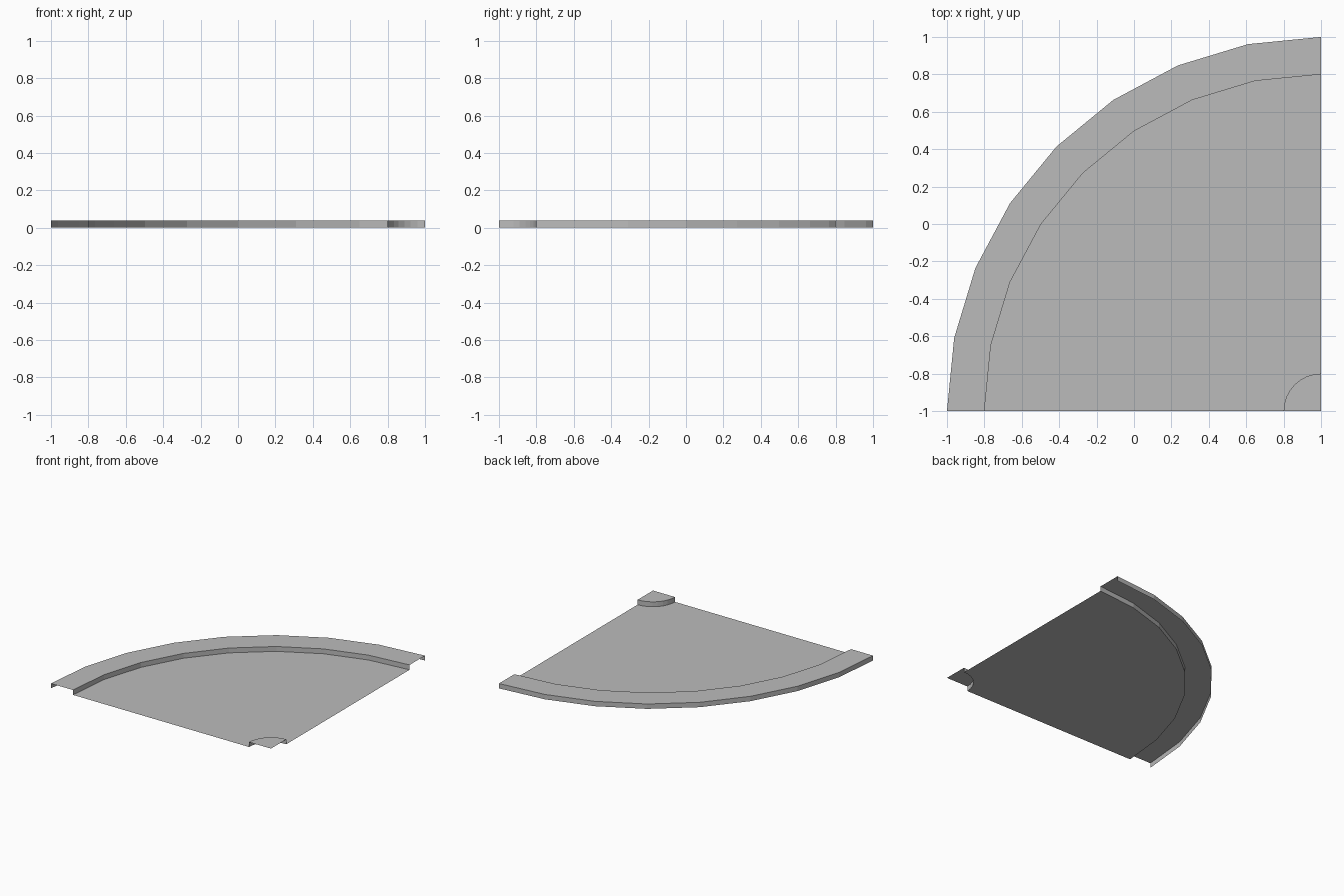
import bpy
import bmesh
import math
from mathutils import Vector

cube = bpy.data.objects.get("Cube")
if cube:
    bpy.data.objects.remove(cube, do_unlink=True)

HEIGHT = 0.04
SEGMENTS = 8
CENTRE = Vector((1, -1, 0))

grey = bpy.data.materials.new("plain_grey")
grey.use_nodes = True
colour = (0.5, 0.5, 0.5, 1)
grey.diffuse_color = colour
grey.node_tree.nodes["Principled BSDF"].inputs["Base Color"].default_value = colour


def quarter_sheet(name, profile):
    """Sweep an open (radius, height) profile through a quarter turn."""
    bm = bmesh.new()
    verts = [bm.verts.new(CENTRE + Vector((0, r, z))) for r, z in profile]
    edges = [bm.edges.new(pair) for pair in zip(verts, verts[1:])]
    bmesh.ops.spin(bm, geom=verts + edges, cent=CENTRE, axis=(0, 0, 1),
                   angle=math.pi / 2, steps=SEGMENTS)
    bmesh.ops.remove_doubles(bm, verts=bm.verts, dist=0.0001)
    # Top faces point up, so the walls turn the right way too
    bm.normal_update()
    if sum(f.normal.z * f.calc_area() for f in bm.faces) < 0:
        bmesh.ops.reverse_faces(bm, faces=bm.faces)
    mesh = bpy.data.meshes.new(name)
    bm.to_mesh(mesh)
    bm.free()
    mesh.materials.append(grey)
    obj = bpy.data.objects.new(name, mesh)
    bpy.context.collection.objects.link(obj)
    return obj


# Raised hub at the corner, with its curved wall
quarter_sheet("corner_hub", [(0, HEIGHT), (0.2, HEIGHT), (0.2, 0)])
# Low floor between hub and rim
quarter_sheet("floor", [(0.2, 0), (1.8, 0)])
# Raised outer rim, open underneath and at both ends
quarter_sheet("outer_rim", [(1.8, 0), (1.8, HEIGHT), (2, HEIGHT), (2, 0)])
